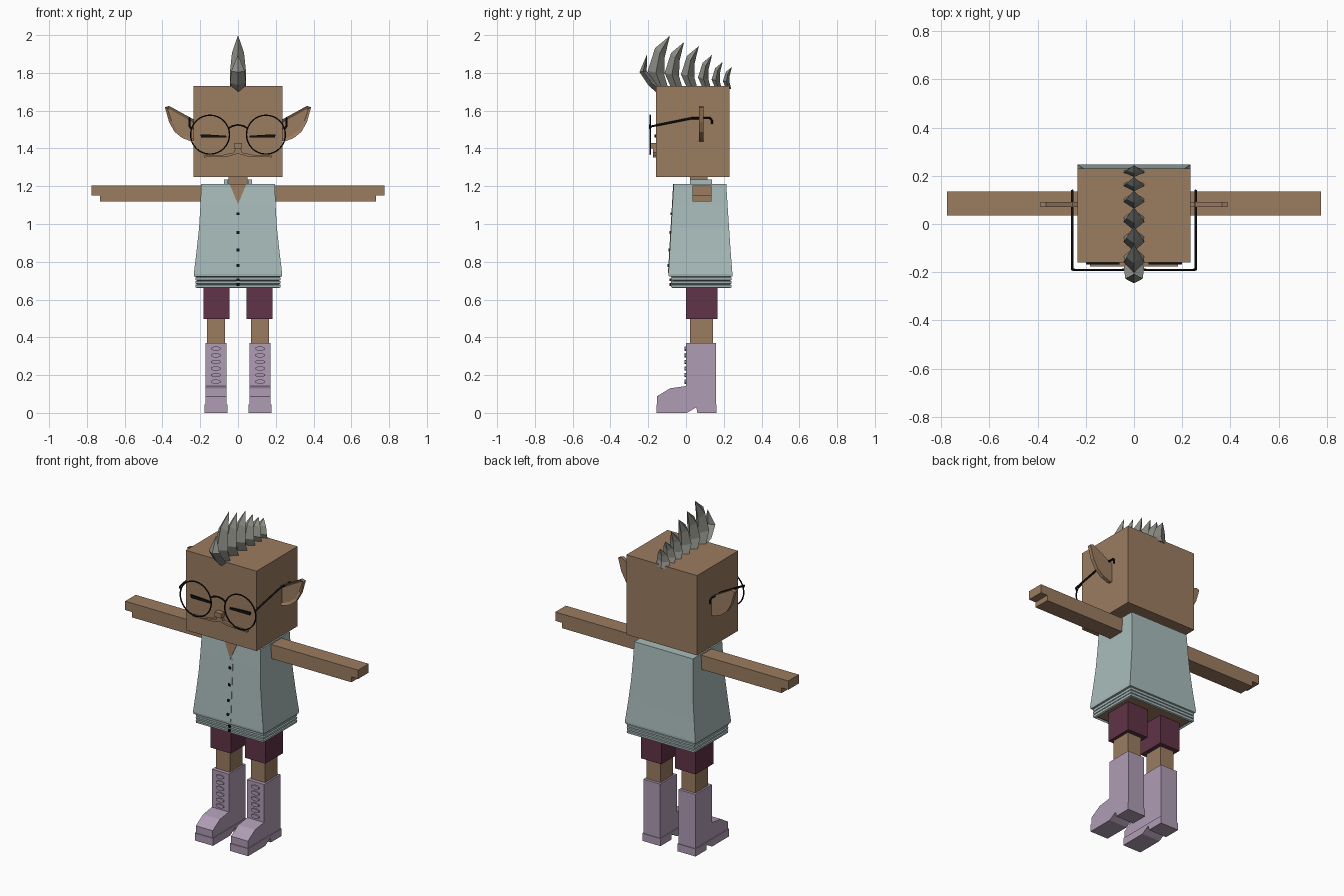
import bpy, bmesh, math
from mathutils import Vector

cube = bpy.data.objects.get("Cube")
if cube:
    bpy.data.objects.remove(cube, do_unlink=True)


def material(name, rgb):
    m = bpy.data.materials.new(name)
    m.use_nodes = True
    m.diffuse_color = (*rgb, 1)
    m.node_tree.nodes["Principled BSDF"].inputs["Base Color"].default_value = (*rgb, 1)
    return m


SKIN = material("brown skin", (0.33, 0.2, 0.118))
SHIRT = material("pale blue cloth", (0.395, 0.505, 0.495))
SHORTS = material("plum cloth", (0.115, 0.033, 0.063))
BOOT = material("lilac leather", (0.43, 0.335, 0.46))
HAIR = material("grey hair", (0.26, 0.267, 0.235))
BLACK = material("black", (0.005, 0.005, 0.005))


def finish(name, bm, mat):
    bmesh.ops.recalc_face_normals(bm, faces=bm.faces)
    me = bpy.data.meshes.new(name)
    bm.to_mesh(me)
    bm.free()
    me.materials.append(mat)
    ob = bpy.data.objects.new(name, me)
    bpy.context.collection.objects.link(ob)
    return ob


def loft_bm(rings, cap_start=True, cap_end=True):
    """Skin a list of equally long point rings."""
    bm = bmesh.new()
    loops = [[bm.verts.new(p) for p in r] for r in rings]
    n = len(loops[0])
    for a, b in zip(loops, loops[1:]):
        for i in range(n):
            j = (i + 1) % n
            bm.faces.new((a[i], a[j], b[j], b[i]))
    if cap_start:
        bm.faces.new(loops[0])
    if cap_end:
        bm.faces.new(loops[-1])
    return bm


def loft(name, rings, mat, **caps):
    return finish(name, loft_bm(rings, **caps), mat)


def rect(z, x0, x1, y0, y1):
    return [(x0, y0, z), (x1, y0, z), (x1, y1, z), (x0, y1, z)]


def box(name, x, y, z, mat):
    return loft(name, [rect(h, *x, *y) for h in z], mat)


def prism_x(name, profile, x0, x1, mat):
    return loft(name, [[(x, y, z) for y, z in profile] for x in (x0, x1)], mat)


def prism_y(name, profile, y0, y1, mat):
    return loft(name, [[(x, y, z) for x, z in profile] for y in (y0, y1)], mat)


def wire(name, points, radius, mat, closed=False):
    """Thin square-section tube along a path."""
    cu = bpy.data.curves.new(name, "CURVE")
    cu.dimensions = "3D"
    cu.bevel_depth = radius
    cu.bevel_resolution = 1
    cu.use_fill_caps = True
    sp = cu.splines.new("POLY")
    sp.points.add(len(points) - 1)
    for p, co in zip(sp.points, points):
        p.co = (*co, 1)
    sp.use_cyclic_u = closed
    cu.materials.append(mat)
    ob = bpy.data.objects.new(name, cu)
    bpy.context.collection.objects.link(ob)


# Head and neck
box("head", (-0.235, 0.235), (-0.16, 0.23), (1.25, 1.73), SKIN)
box("neck", (-0.05, 0.05), (0.02, 0.115), (1.17, 1.26), SKIN)
box("nose", (-0.022, 0.022), (-0.192, -0.155), (1.4, 1.428), SKIN)

# Shirt: flared body, crease and ribbed hem, open underneath
shirt = [(1.212, 0.195, -0.065, 0.213), (1.1, 0.199, -0.072, 0.22),
         (0.98, 0.206, -0.079, 0.228), (0.86, 0.219, -0.086, 0.236),
         (0.735, 0.234, -0.093, 0.246), (0.722, 0.232, -0.091, 0.245),
         (0.72, 0.22, -0.074, 0.235)]
for i in range(3):
    top = 0.716 - i * 0.019
    shirt += [(top, 0.226, -0.08, 0.241), (top - 0.013, 0.224, -0.078, 0.24),
              (top - 0.017, 0.216, -0.071, 0.232)]
loft("shirt", [rect(z, -w, w, a, b) for z, w, a, b in shirt], SHIRT, cap_end=False)
box("body_underside", (-0.212, 0.212), (-0.068, 0.23), (0.672, 0.69), SKIN)


def shirt_front(z):
    return -0.065 - (1.212 - z) * 0.0585


# Neck opening, collar, placket and buttons
opening = [(-0.045, 1.213), (0.045, 1.213), (0, 1.105)]
loft("neck_opening", [[(x, shirt_front(z) + d, z) for x, z in opening]
                      for d in (-0.003, 0.006)], SKIN)
box("collar_back", (-0.075, 0.075), (0.115, 0.137), (1.205, 1.235), SHIRT)
prism_x("placket", [(shirt_front(z) + d, z) for z, d in
                    ((1.105, -0.003), (0.74, -0.003), (0.74, 0.004), (1.105, 0.004))],
        -0.002, 0.018, SHIRT)
for z in (1.055, 0.955, 0.862, 0.78, 0.705, 0.68):
    y = shirt_front(z) if z > 0.73 else -0.08
    box("button", (-0.007, 0.007), (y - 0.007, y + 0.004), (z - 0.007, z + 0.007), BLACK)

# Paired parts
for s, side in ((1, "left"), (-1, "right")):
    def name(part):
        return f"{side}_{part}"

    def span(a, b):
        return (s * a, s * b)

    box(name("collar"), span(0.052, 0.075), (0.02, 0.125), (1.205, 1.235), SHIRT)

    # Arm with a stepped hand
    prism_y(name("arm"), [(s * x, z) for x, z in
                          ((0.15, 1.12), (0.73, 1.12), (0.73, 1.152), (0.775, 1.152),
                           (0.775, 1.205), (0.15, 1.205))], 0.035, 0.135, SKIN)

    # Leg, shorts and boot
    box(name("leg"), span(0.07, 0.163), (0.022, 0.142), (0.35, 0.52), SKIN)
    box(name("shorts"), span(0.046, 0.182), (0.0, 0.168), (0.497, 0.685), SHORTS)
    prism_x(name("boot"), [(-0.153, 0.03), (-0.153, 0.088), (-0.085, 0.13), (0, 0.142),
                           (0, 0.37), (0.158, 0.37), (0.158, 0.03)],
            s * 0.061, s * 0.173, BOOT)
    prism_x(name("sole"), [(-0.157, 0), (0.005, 0), (0.055, 0.03), (0.06, 0), (0.162, 0),
                           (0.162, 0.045), (-0.157, 0.045)], s * 0.056, s * 0.177, BOOT)
    for i in range(6):
        z = 0.165 + i * 0.035
        lace = [(s * 0.117 + 0.027 * math.cos(t * math.pi / 4 + math.pi / 8),
                 z + 0.012 * math.sin(t * math.pi / 4 + math.pi / 8)) for t in range(8)]
        prism_y(name("boot_lace"), lace, -0.008, 0.005, BOOT)

    # Pointed ear with a sunken front
    outline = [(0.225, 1.55), (0.25, 1.562), (0.365, 1.625), (0.387, 1.618), (0.365, 1.54),
               (0.335, 1.487), (0.295, 1.455), (0.25, 1.438), (0.225, 1.44)]
    bm = loft_bm([[(s * x, y, z) for x, z in outline] for y in (0.07, 0.092)])
    bmesh.ops.recalc_face_normals(bm, faces=bm.faces)
    front = [f for f in bm.faces if f.normal.y < -0.9]
    bmesh.ops.inset_region(bm, faces=front, thickness=0.015, depth=-0.01)
    finish(name("ear"), bm, SKIN)

    # Closed eye and moustache half
    prism_y(name("eye"), [(s * x, z) for x, z in
                          ((0.06, 1.457), (0.195, 1.457), (0.2, 1.475), (0.13, 1.472),
                           (0.06, 1.467))], -0.168, -0.155, BLACK)
    prism_y(name("moustache"), [(s * x, z) for x, z in
                                ((0, 1.4), (0.014, 1.4), (0.022, 1.378), (0.1, 1.362),
                                 (0.182, 1.362), (0.18, 1.353), (0.05, 1.358),
                                 (0, 1.372))], -0.176, -0.155, SKIN)

    # Glasses rim and temple
    rim = [(s * 0.148 + 0.103 * math.cos(a), -0.19, 1.473 + 0.103 * math.sin(a))
           for a in (math.tau * i / 32 for i in range(32))]
    wire(name("glasses_rim"), rim, 0.004, BLACK, closed=True)
    wire(name("glasses_temple"), [(s * 0.247, -0.19, 1.505), (s * 0.256, -0.188, 1.516),
                                  (s * 0.256, 0.03, 1.56), (s * 0.256, 0.128, 1.56),
                                  (s * 0.256, 0.137, 1.548), (s * 0.256, 0.137, 1.53)],
         0.006, BLACK)
wire("glasses_bridge", [(0.05 * t, -0.19, 1.525 - 0.018 * t * t)
                        for t in (-1, -0.6, 0, 0.6, 1)], 0.005, BLACK)


def spike(name, sections, tip):
    """Hair blade: (front y, front z, back y, back z, half width) sections up to a tip."""
    rings = []
    for fy, fz, by, bz, w in sections + [(*tip, *tip, 0.001)]:
        my, mz = (fy + by) / 2, (fz + bz) / 2
        rings.append([(0, fy, fz), (w, my, mz), (0, by, bz), (-w, my, mz)])
    loft(name, rings, HAIR)


# Mohawk: a forelock, then blades shrinking toward the back
spike("hair_forelock", [(-0.15, 1.69, -0.14, 1.74, 0.03), (-0.2, 1.735, -0.165, 1.76, 0.042),
                        (-0.246, 1.805, -0.208, 1.81, 0.036)], (-0.207, 1.897))
tips = [(-0.085, 1.997), (-0.01, 1.963), (0.068, 1.942), (0.138, 1.895),
        (0.194, 1.858), (0.243, 1.832)]
for ty, tz in tips:
    k = (tz - 1.72) / 0.275
    spike("hair_spike", [
        (ty - 0.075 * k, 1.715, ty - 0.008 * k, 1.715, 0.04),
        (ty - 0.117 * k, 1.72 + 0.09 * k, ty - 0.03 * k, 1.72 + 0.07 * k, 0.043),
        (ty - 0.078 * k, 1.72 + 0.21 * k, ty - 0.028 * k, 1.72 + 0.16 * k, 0.032)],
        (ty, tz))
